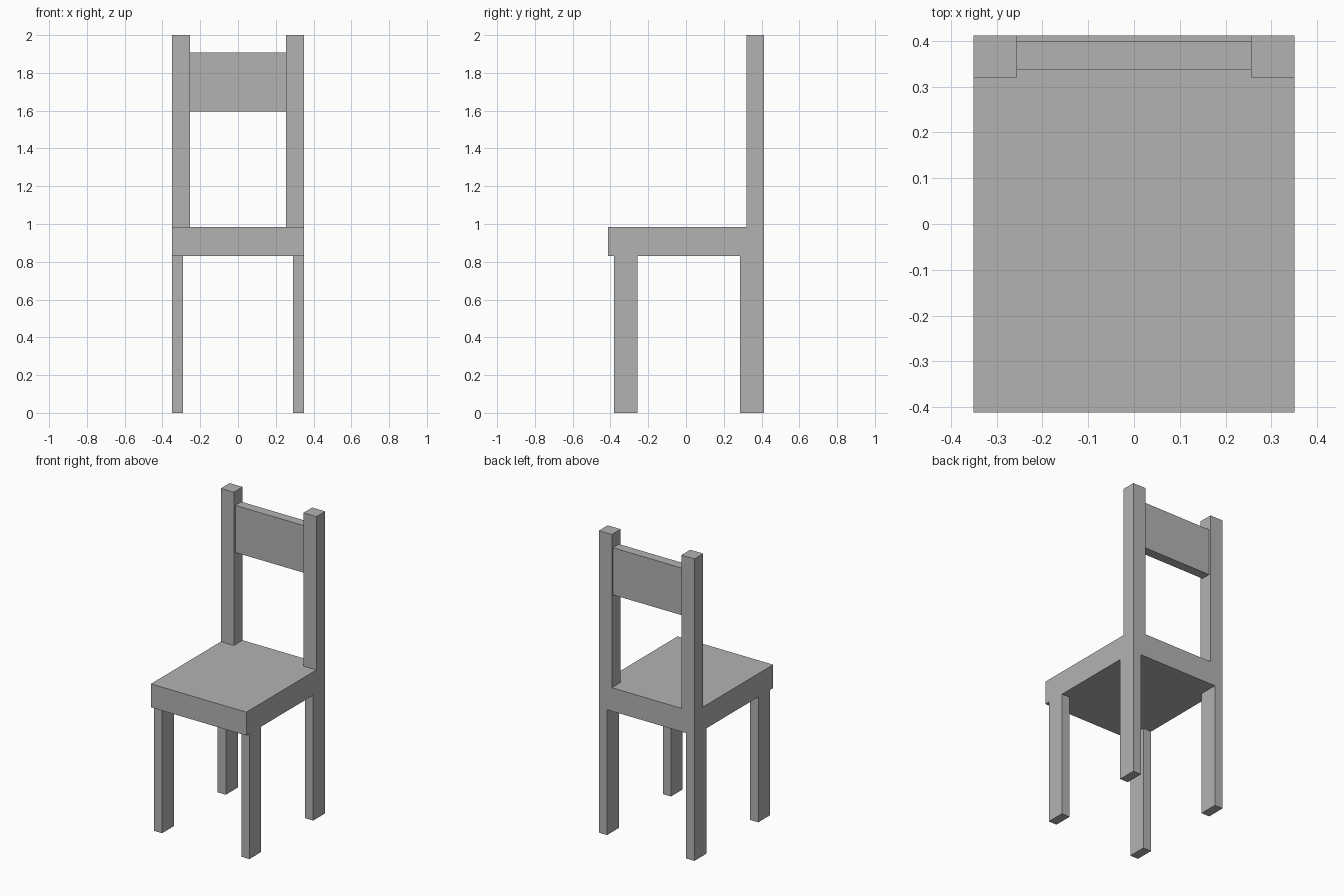
import bpy
import bmesh
from mathutils import Vector

if "Cube" in bpy.data.objects:
    bpy.data.objects.remove(bpy.data.objects["Cube"])

grey = bpy.data.materials.new("chair grey")
grey.diffuse_color = (0.45, 0.45, 0.45, 1)
grey.use_nodes = True
grey.node_tree.nodes["Principled BSDF"].inputs["Base Color"].default_value = grey.diffuse_color


def box(name, x, y, z):
    """Box object spanning the (min, max) ranges on each axis."""
    lo, hi = Vector((x[0], y[0], z[0])), Vector((x[1], y[1], z[1]))
    bm = bmesh.new()
    bmesh.ops.create_cube(bm, size=1)
    bmesh.ops.scale(bm, vec=hi - lo, verts=bm.verts)
    bmesh.ops.translate(bm, vec=(lo + hi) / 2, verts=bm.verts)
    mesh = bpy.data.meshes.new(name)
    bm.to_mesh(mesh)
    bm.free()
    mesh.materials.append(grey)
    obj = bpy.data.objects.new(name, mesh)
    bpy.context.collection.objects.link(obj)
    return obj


W, D = 0.35, 0.412                  # half width and half depth
SEAT_LOW, SEAT_TOP = 0.83, 0.985    # seat heights
POST_IN = 0.255                     # inner side of the back posts

# Seat slab
box("seat", (-W, W), (-D, D), (SEAT_LOW, SEAT_TOP))

# Legs and back posts, mirrored left and right
for side, s in (("left", -1), ("right", 1)):
    leg_x = sorted((s * 0.29, s * W))
    post_x = sorted((s * POST_IN, s * W))
    box(f"front_leg_{side}", leg_x, (-0.38, -0.257), (0, SEAT_LOW))
    box(f"back_leg_{side}", leg_x, (0.287, D), (0, SEAT_LOW))
    box(f"back_post_{side}", post_x, (0.32, D), (SEAT_TOP, 2))

# Backrest board between the posts
box("backrest", (-POST_IN, POST_IN), (0.336, 0.399), (1.595, 1.907))
